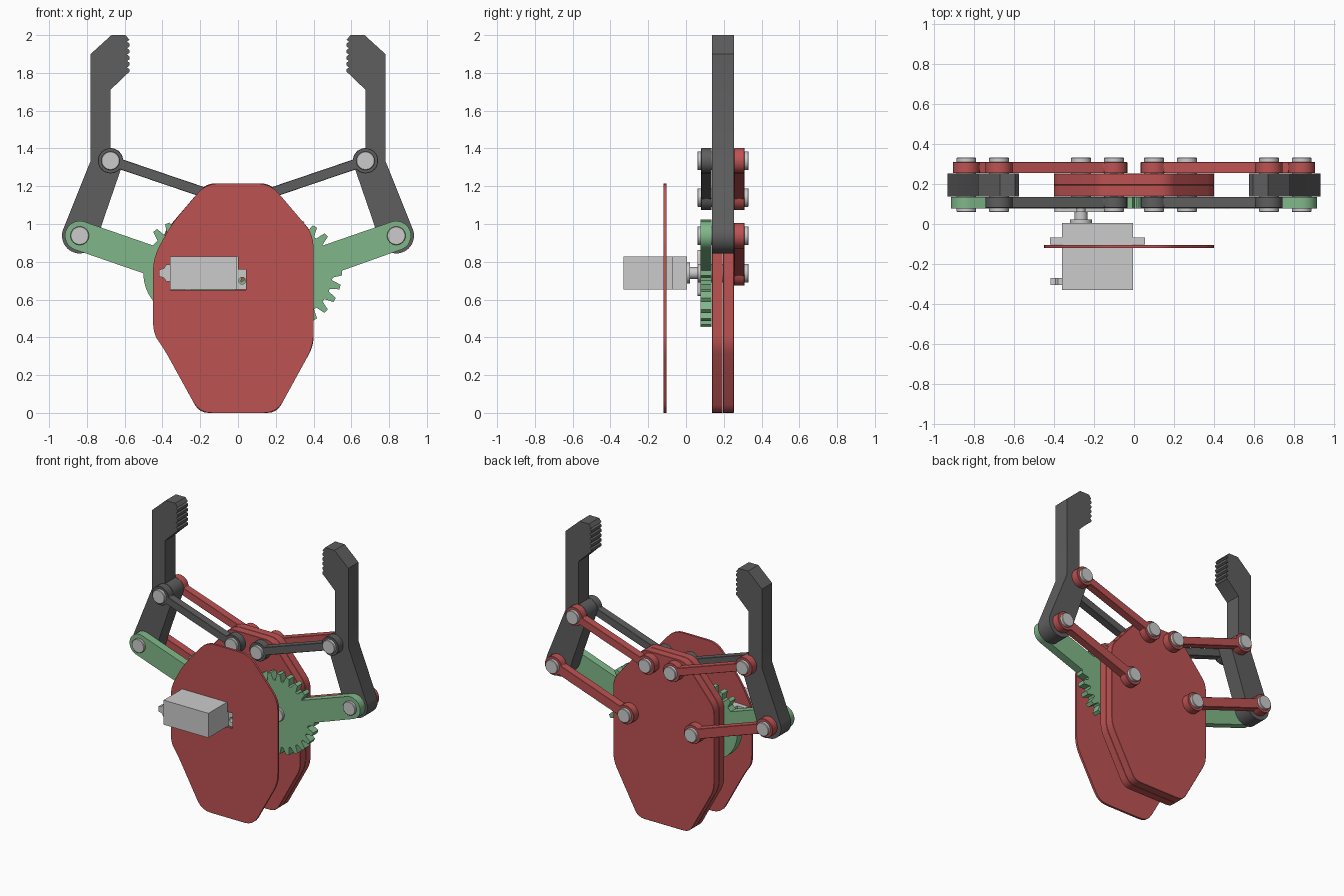
import bpy, bmesh
from math import sin, cos, pi, asin, atan2, radians
from mathutils import Vector

if "Cube" in bpy.data.objects:
    bpy.data.objects.remove(bpy.data.objects["Cube"])


def material(name, rgb):
    m = bpy.data.materials.new(name)
    m.diffuse_color = (*rgb, 1)
    m.use_nodes = True
    m.node_tree.nodes["Principled BSDF"].inputs["Base Color"].default_value = m.diffuse_color
    return m


RED = material("red", (0.509, 0.085, 0.085))
DARK = material("dark_grey", (0.112, 0.112, 0.112))
GREEN = material("green", (0.217, 0.475, 0.252))


def prism(name, pts, y0, y1, mat=None, bevel=0, smooth=True):
    """Extrude an (x, z) outline from y0 to y1."""
    bm = bmesh.new()
    face = bm.faces.new([bm.verts.new((x, y0, z)) for x, z in pts])
    ext = bmesh.ops.extrude_face_region(bm, geom=[face])
    verts = [g for g in ext["geom"] if isinstance(g, bmesh.types.BMVert)]
    bmesh.ops.translate(bm, verts=verts, vec=(0, y1 - y0, 0))
    bmesh.ops.recalc_face_normals(bm, faces=bm.faces)
    me = bpy.data.meshes.new(name)
    bm.to_mesh(me)
    bm.free()
    ob = bpy.data.objects.new(name, me)
    bpy.context.collection.objects.link(ob)
    if mat:
        me.materials.append(mat)
    if bevel:
        b = ob.modifiers.new("bevel", 'BEVEL')
        b.width, b.segments, b.limit_method, b.angle_limit = bevel, 1, 'ANGLE', radians(50)
    if smooth:
        bpy.ops.object.select_all(action='DESELECT')
        bpy.context.view_layer.objects.active = ob
        ob.select_set(True)
        bpy.ops.object.shade_smooth_by_angle(angle=radians(25))
    return ob


def arc(cx, cz, r, a0, a1, n):
    return [(cx + r * cos(a0 + (a1 - a0) * i / n), cz + r * sin(a0 + (a1 - a0) * i / n)) for i in range(n + 1)]


def rounded(pts, r, n=4):
    out = []
    for i, p in enumerate(pts):
        p, a, b = Vector(p), Vector(pts[i - 1]), Vector(pts[(i + 1) % len(pts)])
        p0 = p + (a - p).normalized() * min(r, (a - p).length * .45)
        p1 = p + (b - p).normalized() * min(r, (b - p).length * .45)
        for k in range(n + 1):
            t = k / n
            out.append(tuple(p0 * (1 - t) ** 2 + p * 2 * t * (1 - t) + p1 * t * t))
    return out


def box(name, x0, x1, y0, y1, z0, z1):
    return prism(name, [(x0, z0), (x1, z0), (x1, z1), (x0, z1)], y0, y1, smooth=False)


def disc(name, x, z, r, y0, y1, bevel=0, n=32):
    return prism(name, arc(x, z, r, 0, 2 * pi * (n - 1) / n, n - 1), y0, y1, bevel=bevel)


def cut(ob, cutter):
    m = ob.modifiers.new("cut", 'BOOLEAN')
    m.operation, m.object, m.solver = 'DIFFERENCE', cutter, 'EXACT'
    cutter.hide_render = True
    cutter.hide_viewport = True


def link(name, p, q, r, w, y0, y1, mat):
    """Bar with round eyes at p and q."""
    d, g = atan2(q[1] - p[1], q[0] - p[0]), asin(w / r)
    pts = arc(*p, r, d + g, d + 2 * pi - g, 20) + arc(*q, r, d - pi + g, d + pi - g, 20)
    return prism(name, pts, y0, y1, mat, bevel=0.002)


# Pivot positions on the right half (x, z)
GEAR, TIP = (0.265, 0.74), (0.838, 0.938)
INNER, KNEE = (0.10, 1.14), (0.675, 1.335)


def gear_arm(name, s, offset, last_tooth):
    """Gear with an arm to TIP; s mirrors it."""
    a = atan2(TIP[1] - GEAR[1], TIP[0] - GEAR[0])
    root, outer, h, n = 0.236, 0.285, 0.078, 24
    step, g = 2 * pi / n, asin(h / root)
    polar = lambda r, t: (GEAR[0] + r * cos(t), GEAR[1] + r * sin(t))
    tooth = ((-.38, root), (-.17, outer), (.17, outer), (.38, root))
    pts = [polar(root, a + g)]
    for k in range(n + 4):
        c = (k + offset) * step
        if a + g + step * .4 < c < a + 2 * pi - g - step * .4:
            pts += [polar(r if c < last_tooth else root, c + da * step) for da, r in tooth]
    if last_tooth > 2 * pi:  # final tooth merges into the arm
        pts += [polar(r, da * step) for da, r in tooth[:3]]
    else:
        pts.append(polar(root, a - g))
    pts += arc(*TIP, h, a - pi / 2, a + pi / 2, 16)
    return prism(name, [(s * x, z) for x, z in pts], 0.078, 0.135, GREEN)


# Finger outline: round heel, straight back, bevelled tip, gripping teeth, round knee
finger = arc(*TIP, 0.094, radians(-160), radians(20), 16)
finger += [(0.78, 1.335), (0.78, 1.90), (0.67, 2.0), (0.595, 2.0), (0.575, 1.975)]
for i in range(5):
    z = 1.965 - i * 0.034
    finger += [(0.588, z), (0.576, z - 0.008), (0.574, z - 0.017), (0.576, z - 0.026)]
finger += [(0.588, 1.795), (0.675, 1.71), (0.675, 1.402)]
finger += arc(*KNEE, 0.067, radians(95), radians(205), 8) + [(0.72, 1.00)]

# Mirrored linkage
for side, s in (("right", 1), ("left", -1)):
    P = lambda p: (s * p[0], p[1])
    prism(side + "_finger", [P(p) for p in finger], 0.137, 0.253, DARK)
    link(side + "_front_link", P(INNER), P(KNEE), 0.067, 0.027, 0.08, 0.136, DARK)
    link(side + "_back_upper_link", P(INNER), P(KNEE), 0.067, 0.027, 0.254, 0.31, RED)
    link(side + "_back_lower_link", P(GEAR), P(TIP), 0.067, 0.034, 0.254, 0.31, RED)
    for label, p in (("gear", GEAR), ("heel", TIP), ("inner", INNER), ("knee", KNEE)):
        y0 = 0.085 if (label, s) == ("gear", -1) else 0.06
        disc(f"{side}_{label}_pin", *P(p), 0.049, y0, 0.332, bevel=0.003)

gear_arm("right_gear_arm", 1, 0, 7)
gear_arm("left_gear_arm", -1, 0.5, radians(275))

# Twin back plates
octagon = [(0.17, 1.215), (0.40, 0.945), (0.40, 0.355), (0.205, 0), (-0.205, 0), (-0.40, 0.355),
           (-0.40, 0.945), (-0.17, 1.215)]
for name, y0, y1 in (("middle_plate", 0.137, 0.1945), ("back_plate", 0.1955, 0.253)):
    prism(name, rounded(octagon, 0.05), y0, y1, RED, bevel=0.002)

# Thin front plate with servo opening
front = octagon[:5] + [(-0.395, 0.345), (-0.45, 0.42), (-0.45, 0.82), (-0.355, 0.995), (-0.17, 1.215)]
plate = prism("front_plate", rounded(front, 0.07), -0.12, -0.104, RED)
slot = [(-0.36, 0.65), (0.042, 0.65), (0.042, 0.76), (0, 0.76), (0, 0.828), (-0.36, 0.828)]
cut(plate, prism("plate_cutter", slot, -0.2, 0, smooth=False))

# Servo
box("servo_body", -0.36, -0.004, -0.33, 0.005, 0.652, 0.828)
tab_cutter = disc("tab_cutter", 0.022, 0.70, 0.018, -0.2, 0.1)
tab = box("servo_right_tab", -0.006, 0.055, -0.102, -0.068, 0.652, 0.828)
cut(tab, tab_cutter)
box("servo_left_tab", -0.42, -0.358, -0.102, -0.068, 0.652, 0.828)
cable = [(-0.358, 0.695), (-0.38, 0.695), (-0.392, 0.715), (-0.418, 0.722), (-0.418, 0.758), (-0.392, 0.765),
         (-0.38, 0.785), (-0.358, 0.785)]
prism("servo_cable_boot", cable, -0.305, -0.27, smooth=False)
disc("servo_boss", -GEAR[0], GEAR[1], 0.055, 0.004, 0.022)
disc("servo_shaft", -GEAR[0], GEAR[1], 0.032, 0.02, 0.065)

# Servo horn: a cross on the gear face
cx, cz = -GEAR[0], GEAR[1]
for name, dx, dz in (("horn_horizontal", 0.11, 0), ("horn_vertical", 0, 0.10)):
    a = atan2(dz, dx)
    pts = arc(cx + dx, cz + dz, 0.022, a - pi / 2, a + pi / 2, 8)
    pts += arc(cx - dx, cz - dz, 0.022, a + pi / 2, a + 1.5 * pi, 8)
    prism(name, pts, 0.06, 0.079)
